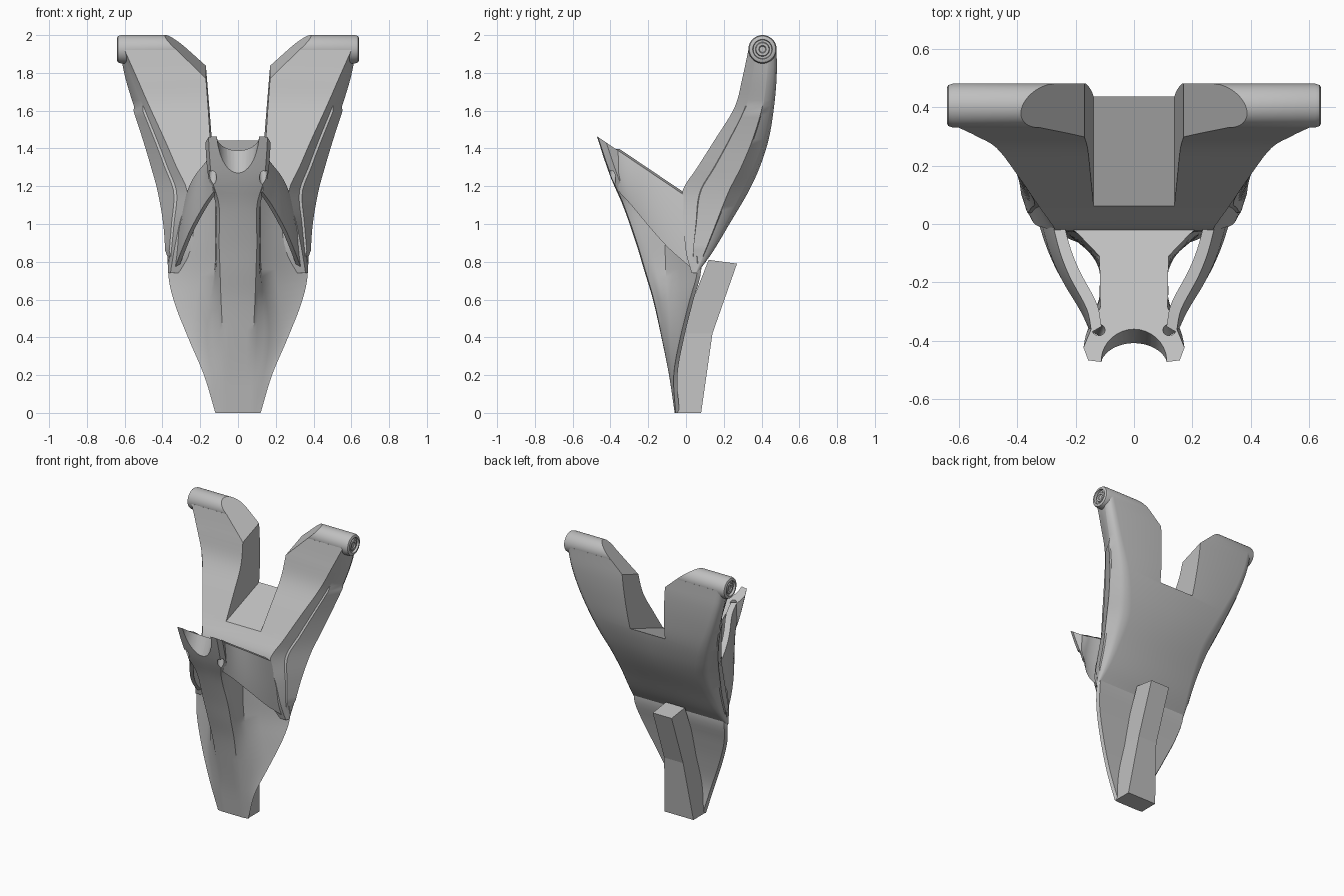
import bpy, bmesh, math
from mathutils import Vector, Matrix

old = bpy.data.objects.get("Cube")
if old:
    bpy.data.objects.remove(old)

grey = bpy.data.materials.new("plain grey")
grey.use_nodes = True
COLOR = (0.52, 0.52, 0.52, 1)
grey.diffuse_color = COLOR
grey.node_tree.nodes["Principled BSDF"].inputs["Base Color"].default_value = COLOR


def make(name, bm):
    bmesh.ops.recalc_face_normals(bm, faces=bm.faces)
    mesh = bpy.data.meshes.new(name)
    bm.to_mesh(mesh)
    bm.free()
    mesh.materials.append(grey)
    obj = bpy.data.objects.new(name, mesh)
    bpy.context.collection.objects.link(obj)
    return obj


def loft(rings):
    """Skin a list of closed rings and cap both ends."""
    bm = bmesh.new()
    rows = [[bm.verts.new(p) for p in ring] for ring in rings]
    n = len(rows[0])
    for a, b in zip(rows, rows[1:]):
        for i in range(n):
            j = (i + 1) % n
            bm.faces.new((a[i], a[j], b[j], b[i]))
    bm.faces.new(rows[0][::-1])
    bm.faces.new(rows[-1])
    return bm


def mirrored(half, z):
    """Close a half section that starts and ends on the centre line."""
    return [(x, y, z) for x, y in half] + [(-x, y, z) for x, y in half[-2:0:-1]]


def sample(rows, z):
    """Smooth interpolation of keyed rows; the first column is the key."""
    k = max(i for i in range(len(rows) - 1) if rows[i][0] <= z or i == 0)
    a, b = rows[k], rows[k + 1]
    p, q = rows[max(k - 1, 0)], rows[min(k + 2, len(rows) - 1)]
    h = b[0] - a[0]
    t = (z - a[0]) / h
    out = []
    for i in range(1, len(a)):
        ma = (b[i] - p[i]) / (b[0] - p[0]) * h
        mb = (q[i] - a[i]) / (q[0] - a[0]) * h
        out.append((2*t**3 - 3*t*t + 1) * a[i] + (t**3 - 2*t*t + t) * ma
                   + (3*t*t - 2*t**3) * b[i] + (t**3 - t*t) * mb)
    return out


def steps(lo, hi, n):
    return [lo + (hi - lo) * i / n for i in range(n + 1)]


def mix(a, b, t):
    return tuple(u + (v - u) * t for u, v in zip(a, b))


def cut(obj, cutter):
    mod = obj.modifiers.new("cut", 'BOOLEAN')
    mod.operation = 'DIFFERENCE'
    mod.solver = 'EXACT'
    mod.object = cutter
    bpy.context.view_layer.objects.active = obj
    bpy.ops.object.modifier_apply(modifier=mod.name)


def deck_z(y):
    return 1.16 - 0.674 * (y + 0.02)


parts = []

# Front body: wide shell at the foot, narrowing to a spine with side pockets
# key z, front y, flat half width, edge half width, edge y
BODY = [(0, -.06, .06, .12, -.055), (.2, -.09, .07, .18, -.065),
        (.4, -.13, .08, .265, -.03), (.6, -.175, .09, .342, .02),
        (.75, -.22, .095, .37, .06), (.9, -.265, .1, .35, .05),
        (1.1, -.335, .1, .28, .03), (1.25, -.4, .14, .26, .03),
        (1.52, -.492, .16, .26, .03)]
rings = []
for z in steps(0, 1.52, 38):
    yf, c, w, ye = sample(BODY, z)
    t = min(max((z - .1) / .75, 0), 1)
    t = t * t * (3 - 2 * t)
    b = (c + .018, yf + .04 * t)
    pocket = [(.115, b[1] * .6 - .05), (.118, -.11), (.19, -.035)]
    half = [(0, yf), (c * .6, yf), (c, yf + .006 * t), b]
    half += [mix(mix(b, (w, ye), f), p, t) for f, p in zip((.3, .55, .8), pocket)]
    half += [(w, ye), (w - .012, ye + .02), (0, ye + .02)]
    rings.append(mirrored(half, z))
bm = loft(rings)
# Slope off the deck
res = bmesh.ops.bisect_plane(bm, geom=bm.verts[:] + bm.edges[:] + bm.faces[:],
                             plane_co=(0, 0, deck_z(0)), plane_no=(0, .674, 1),
                             clear_outer=True)
bmesh.ops.holes_fill(bm, edges=[e for e in bm.edges if e.is_boundary], sides=0)
body = make("front_body", bm)
parts.append(body)

# Rounded notch between the two horns
rings = []
for z, y, rx, ry in ((1.1, -.6, .085, .125), (1.4, -.48, .105, .125), (1.7, -.36, .14, .125)):
    rings.append([(rx * math.cos(a), y + ry * math.sin(a), z)
                  for a in steps(0, math.tau * 31 / 32, 31)])
cutters = [make("notch_cutter", loft(rings))]

# Small eyelets at the horn roots
for s in (1, -1):
    a, b = Vector((s * .11, -.34, 1.5)), Vector((s * .15, -.42, 1.1))
    bm = bmesh.new()
    bmesh.ops.create_cone(bm, cap_ends=True, segments=20, radius1=.022, radius2=.022,
                          depth=(b - a).length,
                          matrix=Matrix.Translation((a + b) / 2)
                          @ (b - a).to_track_quat('Z', 'Y').to_matrix().to_4x4())
    cutters.append(make("eyelet_cutter", bm))
for c in cutters:
    cut(body, c)

# Rear fork slab with a raised panel along each side
# key z, front y, front half width, widest half width, back y
SLAB = [(.74, .03, .358, .37, .06), (.85, 0, .34, .375, .14),
        (1, -.012, .31, .386, .23), (1.17, -.02, .27, .415, .33),
        (1.3, .06, .325, .45, .39), (1.45, .155, .39, .495, .438),
        (1.62, .258, .468, .55, .466), (1.78, .3, .538, .598, .48),
        (1.92, .33, .6, .625, .48)]
rings = []
for z in steps(.74, 1.92, 40):
    yf, wf, w, yb = sample(SLAB, z)
    th = yb - yf
    front, side = (wf, yf), (w, yb - .3 * th)
    lift = .01 if .83 < z < 1.6 else 0
    a, b = mix(front, side, .38), mix(front, side, .42)
    half = [(0, yf), front, a, (b[0] + lift, b[1] - lift / 2),
            (side[0] + lift, side[1]), (w, side[1] + .02 * th),
            (w - .07 * th, yb - .1 * th), (w - .16 * th, yb - .03 * th),
            (w - .3 * th, yb), (0, yb)]
    rings.append(mirrored(half, z))
slab = make("rear_fork", loft(rings))
parts.append(slab)

# Round pivot tubes across the fork tips, with recessed end bolts
TUBE = [(.15, .075), (.62, .075), (.635, .07), (.64, .06), (.64, .052), (.625, .049),
        (.625, .038), (.635, .034), (.635, .02), (.628, .016)]
tubes = []
for s in (1, -1):
    rings = [[(s * x, .405 + r * math.cos(a), 1.925 + r * math.sin(a))
              for a in steps(0, math.tau * 39 / 40, 39)] for x, r in TUBE]
    tubes.append(make("left_pivot_tube" if s > 0 else "right_pivot_tube", loft(rings)))
parts += tubes

# Slot between the prongs, opening out into sloped tops
rings = []
for y in (-.1, .7):
    rise = .37 * y
    half = [(.138, 1.28), (.17, 1.66), (.87, 2.29)]
    ring = half + [(-x, z) for x, z in half[::-1]]
    rings.append([(x, y, z + rise) for x, z in ring])
slot = make("slot_cutter", loft(rings))
cutters.append(slot)
for obj in [slab] + tubes:
    cut(obj, slot)

# Side straps running from the horns back to the fork
# top x, top y, bottom x, bottom y, bottom z
STRAP = [(.145, -.37, .13, -.355, 1.17), (.162, -.29, .18, -.29, 1.1),
         (.22, -.18, .247, -.19, .98), (.255, -.09, .295, -.09, .87),
         (.285, .03, .335, .03, .765)]
KEYED = [(i,) + row for i, row in enumerate(STRAP)]
for s in (1, -1):
    rings = []
    for u in steps(0, 4, 20):
        tx, ty, bx, by, bz = sample(KEYED, u)
        top, low = Vector((tx, ty, deck_z(ty))), Vector((bx, by, bz))
        mid = (top + low) / 2 + Vector((.012, -.008, 0))
        inner = Vector((-.034, .02, 0))
        ring = [top, mid, low, low + inner * .6, mid + inner, top + inner]
        rings.append([(s * p.x, p.y, p.z) for p in ring])
    parts.append(make("left_strap" if s > 0 else "right_strap", loft(rings)))

# Bent rear post
POST = [(.115, -.055, .08, 0, 0), (.075, -.035, .14, .42, .42), (.075, .12, .27, .81, .79)]
rings = [[(-w, f, zf), (w, f, zf), (w, b, zb), (-w, b, zb)] for w, f, b, zf, zb in POST]
post = make("rear_post", loft(rings))

for c in cutters:
    bpy.data.objects.remove(c)
bpy.ops.object.select_all(action='DESELECT')
for obj in parts:
    obj.select_set(True)
bpy.context.view_layer.objects.active = body
bpy.ops.object.shade_smooth_by_angle(angle=math.radians(35))
